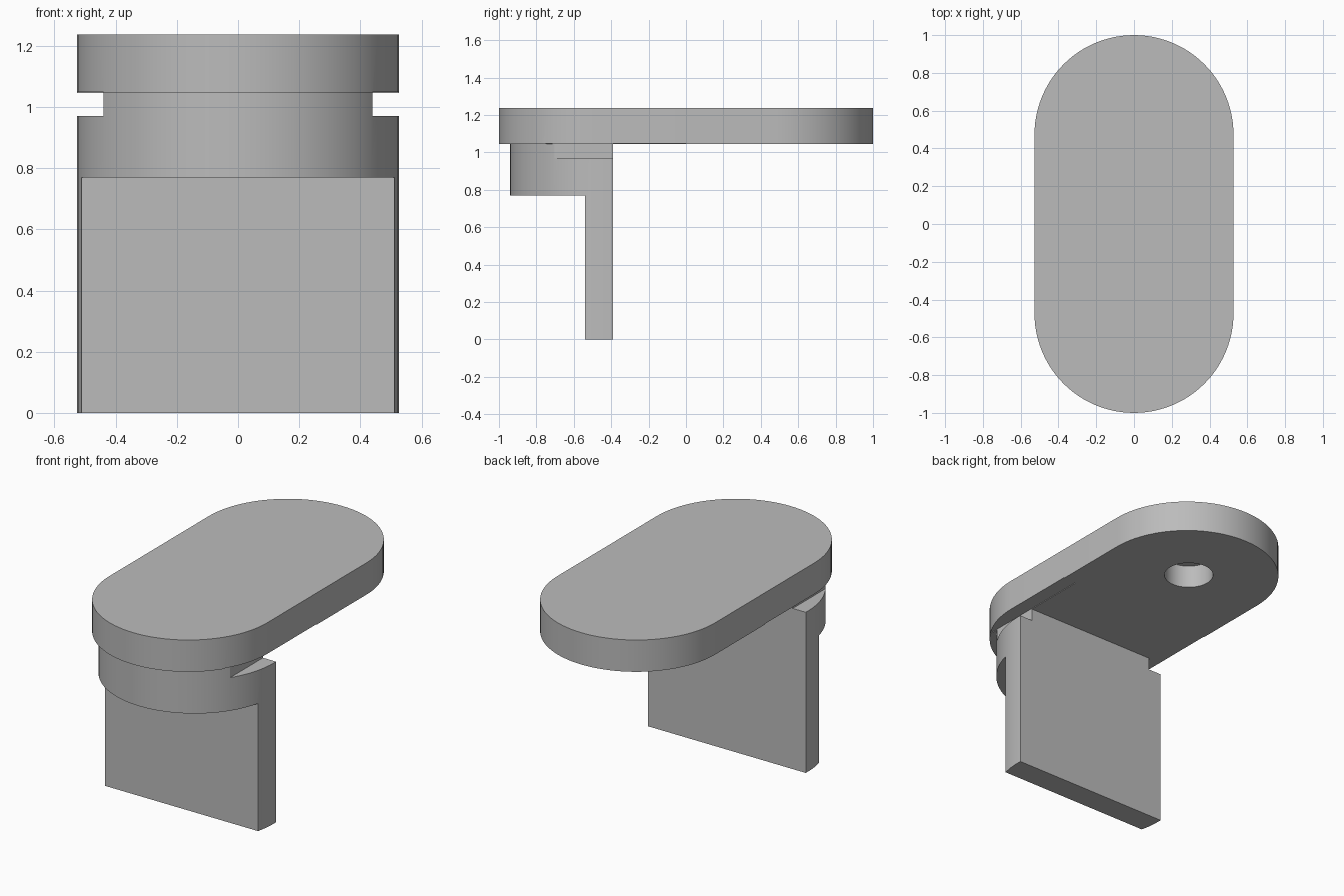
import bpy
import bmesh
import math

if "Cube" in bpy.data.objects:
    bpy.data.objects.remove(bpy.data.objects["Cube"])

R = 0.527          # shared rounding radius
PLATE_Z = 1.045    # underside of the plate
TOP_Z = 1.237

grey = bpy.data.materials.new("plain grey")
grey.use_nodes = True
colour = (0.5, 0.5, 0.5, 1)
grey.diffuse_color = colour
grey.node_tree.nodes["Principled BSDF"].inputs["Base Color"].default_value = colour


def arc(cy, start, end, radius=R, steps=48):
    """Points along an arc centred on x = 0."""
    angles = [math.radians(start + (end - start) * i / steps) for i in range(steps + 1)]
    return [(radius * math.cos(a), cy + radius * math.sin(a)) for a in angles]


def prism(name, outline, z0, z1):
    """Extrude a flat outline from z0 up to z1."""
    bm = bmesh.new()
    base = bm.faces.new([bm.verts.new((x, y, z0)) for x, y in outline])
    top = bmesh.ops.extrude_face_region(bm, geom=[base])["geom"]
    bmesh.ops.translate(bm, vec=(0, 0, z1 - z0),
                        verts=[v for v in top if isinstance(v, bmesh.types.BMVert)])
    bmesh.ops.recalc_face_normals(bm, faces=bm.faces)
    mesh = bpy.data.meshes.new(name)
    bm.to_mesh(mesh)
    bm.free()
    mesh.materials.append(grey)
    obj = bpy.data.objects.new(name, mesh)
    bpy.context.collection.objects.link(obj)
    return obj


def box(name, x0, x1, y0, y1, z0, z1):
    return prism(name, [(x0, y0), (x1, y0), (x1, y1), (x0, y1)], z0, z1)


def activate(obj):
    bpy.ops.object.select_all(action='DESELECT')
    obj.select_set(True)
    bpy.context.view_layer.objects.active = obj


def cut(obj, cutters):
    """Subtract each cutter, applying the result."""
    for cutter in cutters:
        mod = obj.modifiers.new("cut", 'BOOLEAN')
        mod.operation = 'DIFFERENCE'
        mod.solver = 'EXACT'
        mod.object = cutter
        activate(obj)
        bpy.ops.object.modifier_apply(modifier=mod.name)


# Plate with two round ends
plate = prism("top_plate", arc(R - 1, 180, 360) + arc(1 - R, 0, 180), PLATE_Z, TOP_Z)

# Round-fronted bracket, flat at the back
back_y = -0.39
body = prism("bracket", [(-R, back_y)] + arc(-0.413, 180, 360) + [(R, back_y)], 0, PLATE_Z)

# Cutters: space under the ledge, side notches, blind hole under the plate
ledge_space = box("ledge_cutter", -1, 1, -1.2, -0.54, -0.2, 0.77)
notches = [box("notch_cutter", min(s * 0.44, s), max(s * 0.44, s), -0.9, 0, 0.97, 1.049)
           for s in (-1, 1)]
hole = prism("hole_cutter", arc(0.49, 0, 360, 0.14)[:-1], 0.9, PLATE_Z + 0.14)

cut(body, [ledge_space] + notches)
cut(plate, notches + [hole])
for helper in [ledge_space, hole] + notches:
    bpy.data.objects.remove(helper)

# Smooth curves, crisp edges
for obj in (plate, body):
    activate(obj)
    bpy.ops.object.shade_smooth_by_angle(angle=math.radians(30))
